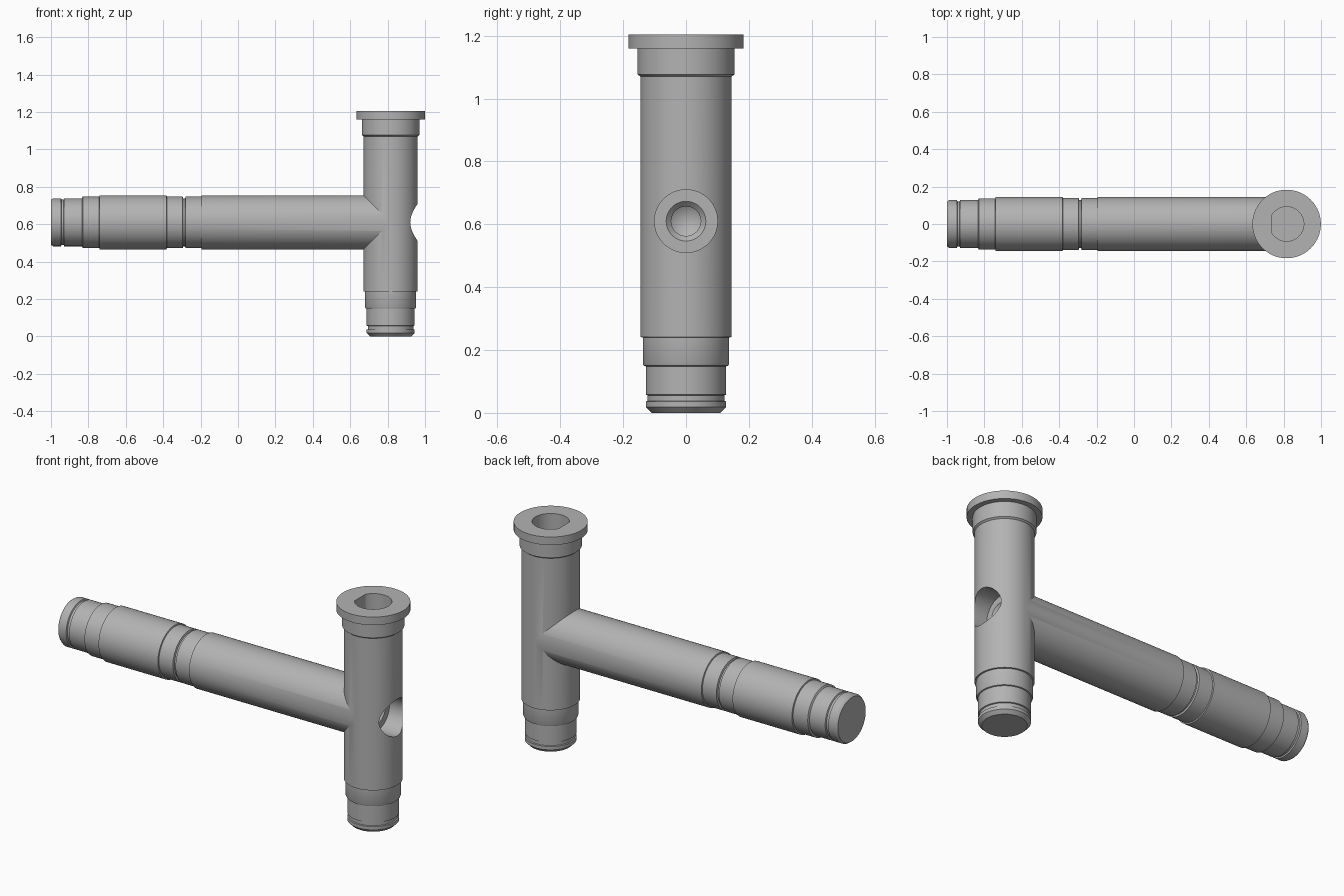
import bpy, bmesh, math
from mathutils import Matrix, Vector

cube = bpy.data.objects.get("Cube")
if cube:
    bpy.data.objects.remove(cube, do_unlink=True)

AXIS_X, BAR_Z, R = 0.816, 0.61, 0.145
SEGMENTS = 96

steel = bpy.data.materials.new("brushed_grey")
steel.use_nodes = True
steel.diffuse_color = (0.45, 0.45, 0.45, 1)
steel.node_tree.nodes["Principled BSDF"].inputs["Base Color"].default_value = steel.diffuse_color


def lathe(name, profile, matrix):
    """Closed solid turned about z from (radius, height) points."""
    bm = bmesh.new()
    rings = []
    for r, h in profile:
        if r == 0:
            rings.append([bm.verts.new((0, 0, h))])
        else:
            angles = [2 * math.pi * i / SEGMENTS for i in range(SEGMENTS)]
            rings.append([bm.verts.new((r * math.cos(a), r * math.sin(a), h)) for a in angles])
    for low, high in zip(rings, rings[1:]):
        for i in range(SEGMENTS):
            j = (i + 1) % SEGMENTS
            if len(high) == 1:
                bm.faces.new((low[i], low[j], high[0]))
            else:
                bm.faces.new((low[i], low[j], high[j], high[i]))
    bm.faces.new(rings[0][::-1])
    if len(rings[-1]) > 1:
        bm.faces.new(rings[-1])
    bmesh.ops.transform(bm, matrix=matrix, verts=bm.verts)
    bmesh.ops.recalc_face_normals(bm, faces=bm.faces)
    mesh = bpy.data.meshes.new(name)
    bm.to_mesh(mesh)
    bm.free()
    mesh.materials.append(steel)
    obj = bpy.data.objects.new(name, mesh)
    bpy.context.collection.objects.link(obj)
    return obj


def combine(target, tool, operation):
    """Apply a boolean and discard the tool."""
    tool.hide_render = True
    mod = target.modifiers.new("boolean", "BOOLEAN")
    mod.operation, mod.object, mod.solver = operation, tool, "EXACT"
    bpy.context.view_layer.objects.active = target
    bpy.ops.object.modifier_apply(modifier=mod.name)
    bpy.data.objects.remove(tool, do_unlink=True)


upright = Matrix.Translation((AXIS_X, 0, 0))
along_x = Matrix.Rotation(math.pi / 2, 4, "Y")

# Upright pin: chamfered tip, ring groove, stepped shaft and flanged head
pin = lathe("stepped_pin", [
    (0.11, 0), (0.128, 0.018), (0.128, 0.036), (0.122, 0.038), (0.122, 0.056),
    (0.128, 0.058), (0.128, 0.148), (0.134, 0.15), (0.137, 0.157), (0.137, 0.24),
    (R, 0.241), (R, 1.07), (0.154, 1.077), (0.154, 1.16), (0.183, 1.16),
    (0.183, 1.204)], upright)

# Side bar: grooved tip, two raised sleeves and a narrow neck between them
bar = lathe("side_bar", [
    (0.12, -1), (0.128, -0.988), (0.128, -0.947), (0.121, -0.944), (0.121, -0.932),
    (0.128, -0.929), (0.128, -0.835), (0.137, -0.83), (0.137, -0.742), (R - 0.0005, -0.74),
    (R - 0.0005, -0.382), (0.138, -0.38), (0.138, -0.296), (0.128, -0.293), (0.128, -0.283),
    (0.138, -0.28), (0.138, -0.196), (R - 0.0005, -0.194), (R - 0.0005, AXIS_X)],
    Matrix.Translation((0, 0, BAR_Z)) @ along_x)
combine(pin, bar, "UNION")

# Counterbored and countersunk hole opposite the bar
drill = lathe("hole_cutter", [
    (0.10, 0.2), (0.10, 0.028), (0.063, 0.028), (0.047, 0.012),
    (0.047, -0.10), (0, -0.13)],
    Matrix.Translation((AXIS_X, 0, BAR_Z)) @ along_x)
combine(pin, drill, "DIFFERENCE")

# Socket in the head, round with one flat side
socket = lathe("socket_cutter", [(0.092, 0.95), (0.092, 1.3)], upright)
bm = bmesh.new()
bm.from_mesh(socket.data)
cut = bmesh.ops.bisect_plane(bm, geom=bm.verts[:] + bm.edges[:] + bm.faces[:],
                             plane_co=Vector((AXIS_X - 0.08, 0, 0)),
                             plane_no=Vector((-1, 0, 0)), clear_outer=True)
bmesh.ops.holes_fill(bm, edges=[e for e in bm.edges if e.is_boundary])
bmesh.ops.recalc_face_normals(bm, faces=bm.faces)
bm.to_mesh(socket.data)
bm.free()
combine(pin, socket, "DIFFERENCE")

# Smooth turned surfaces with crisp steps
bpy.ops.object.select_all(action="DESELECT")
pin.select_set(True)
bpy.context.view_layer.objects.active = pin
bpy.ops.object.shade_smooth_by_angle(angle=math.radians(25))
